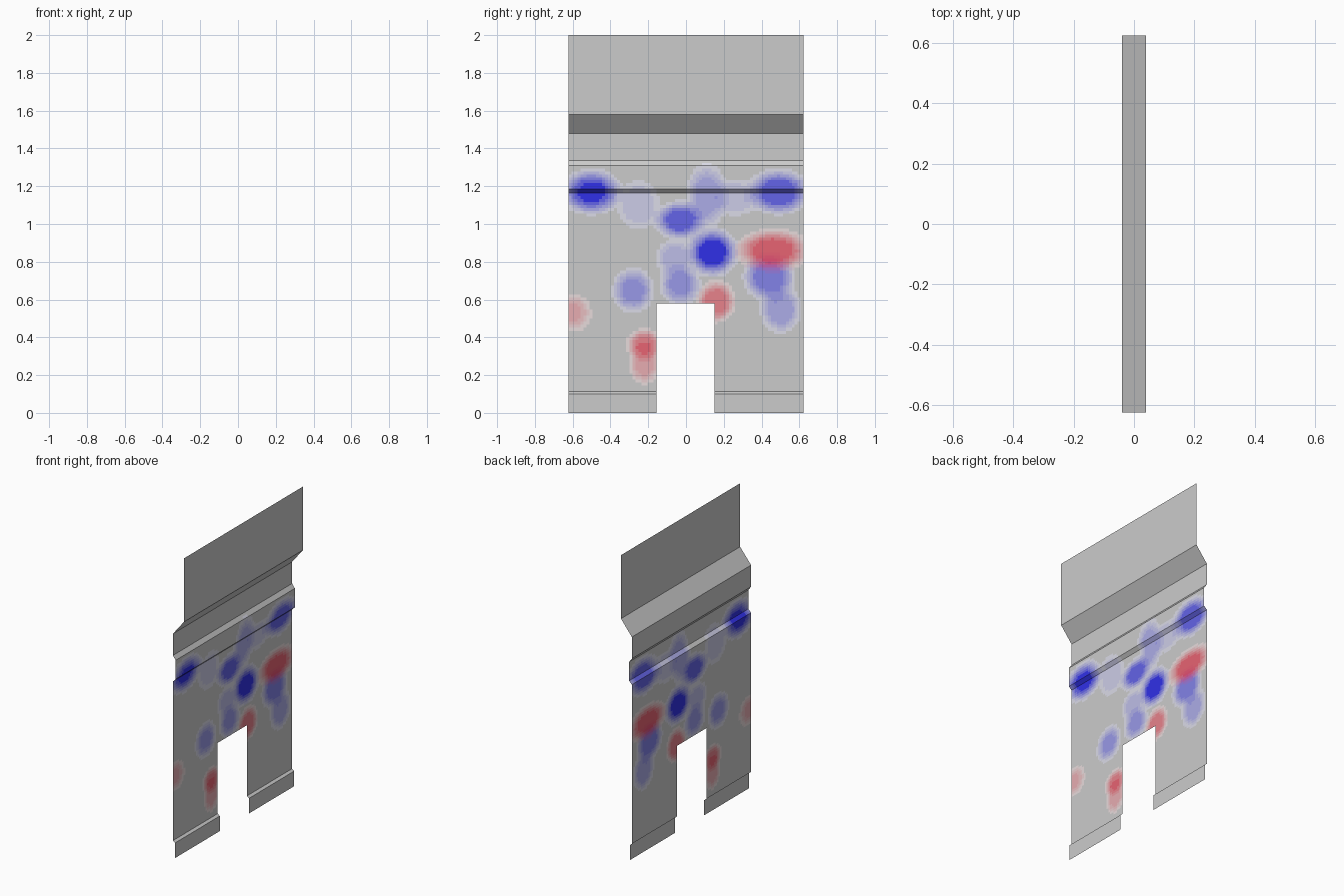
import bpy, bmesh, math

if "Cube" in bpy.data.objects:
    bpy.data.objects.remove(bpy.data.objects["Cube"])

STEP = 0.016
LEVELS = 8

# wall profile (x, z), single thin sheet, bottom to top
PROFILE = [(-0.025, 0), (-0.025, 0.10), (-0.04, 0.112), (-0.04, 0.58), (-0.04, 1.165),
           (-0.02, 1.185), (-0.02, 1.31), (-0.04, 1.337), (-0.04, 1.48), (0.04, 1.58), (0.04, 2.0)]
Y_BREAKS = [-0.623, -0.155, 0.15, 0.623]
DOOR_TOP = 0.58

# paint blotches: centre y, centre z, half width, half height, strength
BLUE = [(-0.5, 1.17, .19, .14, .95), (0.49, 1.17, .2, .14, .9), (0.11, 1.15, .13, .2, .5),
        (-0.03, 1.02, .16, .12, .9), (-0.25, 1.1, .14, .16, .3), (0.26, 1.14, .15, .12, .3),
        (0.14, .85, .16, .15, 1.0), (-0.06, .82, .12, .12, .4), (-0.28, .65, .13, .14, .6),
        (-0.03, .68, .13, .13, .6), (0.44, .72, .16, .15, .8), (0.5, .55, .13, .15, .55)]
RED = [(0.46, .86, .23, .13, .9), (-0.6, .53, .12, .12, .45), (0.16, .59, .12, .13, .8),
       (-0.22, .36, .11, .1, .8), (-0.22, .26, .1, .13, .5)]


def strength(blobs, y, z):
    keep = 1.0
    for cy, cz, ry, rz, s in blobs:
        d = math.hypot((y - cy) / ry, (z - cz) / rz)
        t = min(1.0, max(0.0, (1.0 - d) * 1.5))
        keep *= 1 - s * t * t * (3 - 2 * t)
    return round((1 - keep) * LEVELS)


def subdivide(a, b, n):
    return [a + (b - a) * i / n for i in range(n)]


# sheet grid coordinates
ys = []
for a, b in zip(Y_BREAKS, Y_BREAKS[1:]):
    ys += subdivide(a, b, max(1, round((b - a) / STEP)))
ys.append(Y_BREAKS[-1])
rows = []
for (x0, z0), (x1, z1) in zip(PROFILE, PROFILE[1:]):
    n = max(1, round((z1 - z0) / STEP)) if 0.1 < z1 < 1.4 else 1
    rows += list(zip(subdivide(x0, x1, n) , subdivide(z0, z1, n)))
rows.append(PROFILE[-1])

mesh = bpy.data.meshes.new("wall_panel")
wall = bpy.data.objects.new("wall_panel", mesh)
bpy.context.collection.objects.link(wall)
slots = {}


def paint_slot(key):
    # one shared material per paint shade
    if key not in slots:
        b, r = key[0] / LEVELS, key[1] / LEVELS
        col = [0.8, 0.8, 0.8]
        col = [c + (t - c) * b for c, t in zip(col, (0.03, 0.03, 0.8))]
        col = [c + (t - c) * r for c, t in zip(col, (0.8, 0.03, 0.08))]
        mat = bpy.data.materials.new("paint_blue%d_red%d" % key)
        mat.diffuse_color = (*col, 1)
        mat.use_nodes = True
        mat.node_tree.nodes["Principled BSDF"].inputs["Base Color"].default_value = mat.diffuse_color
        mesh.materials.append(mat)
        slots[key] = len(slots)
    return slots[key]


# build the sheet, leaving the doorway open
bm = bmesh.new()
grid = [[bm.verts.new((x, y, z)) for y in ys] for x, z in rows]
for j in range(len(rows) - 1):
    zc = (rows[j][1] + rows[j + 1][1]) / 2
    for i in range(len(ys) - 1):
        yc = (ys[i] + ys[i + 1]) / 2
        if zc < DOOR_TOP and Y_BREAKS[1] < yc < Y_BREAKS[2]:
            continue
        f = bm.faces.new((grid[j][i], grid[j][i + 1], grid[j + 1][i + 1], grid[j + 1][i]))
        f.material_index = paint_slot((strength(BLUE, yc, zc), strength(RED, yc, zc)))
bmesh.ops.delete(bm, geom=[v for v in bm.verts if not v.link_faces], context='VERTS')
bm.to_mesh(mesh)
bm.free()
